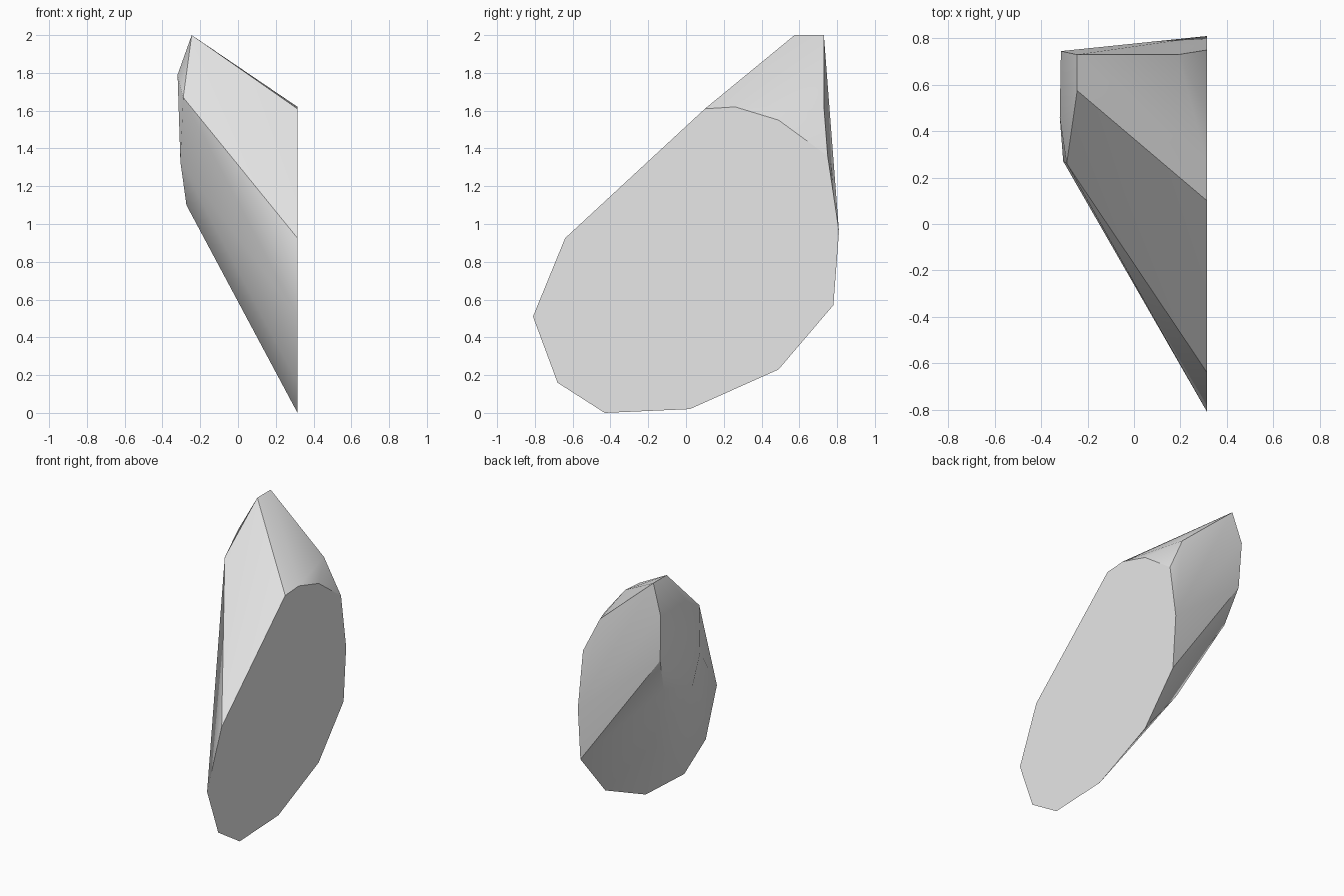
import bpy
import bmesh
import math

# Remove the default cube only
default_cube = bpy.data.objects.get("Cube")
if default_cube:
    bpy.data.objects.remove(default_cube, do_unlink=True)


def make_material(name, colour):
    material = bpy.data.materials.new(name)
    material.use_nodes = True
    material.diffuse_color = colour
    shader = next(n for n in material.node_tree.nodes if n.type == 'BSDF_PRINCIPLED')
    shader.inputs["Base Color"].default_value = colour
    return material


def build_hull(name, points, material):
    """Wrap a tight faceted skin around the corner points."""
    bm = bmesh.new()
    for point in points:
        bm.verts.new(point)
    result = bmesh.ops.convex_hull(bm, input=bm.verts[:])
    spare = {g for g in result["geom_interior"] + result["geom_unused"]
             if isinstance(g, bmesh.types.BMVert) and g.is_valid and not g.link_faces}
    bmesh.ops.delete(bm, geom=list(spare), context='VERTS')
    # Merge the flat cut back into one face
    bmesh.ops.dissolve_limit(bm, angle_limit=math.radians(0.5),
                             verts=bm.verts[:], edges=bm.edges[:])
    bmesh.ops.recalc_face_normals(bm, faces=bm.faces[:])
    mesh = bpy.data.meshes.new(name)
    bm.to_mesh(mesh)
    bm.free()
    mesh.materials.append(material)
    obj = bpy.data.objects.new(name, mesh)
    bpy.context.collection.objects.link(obj)
    return obj


# Flat twelve-sided cut on the left side, as (y, z)
cut_x = 0.315
cut_outline = [(.1, 1.61), (.26, 1.62), (.49, 1.55), (.75, 1.36),
               (.81, .96), (.78, .57), (.49, .23), (.02, .02),
               (-.43, 0), (-.68, .16), (-.81, .51), (-.64, .925)]
cut_corners = [(cut_x, y, z) for y, z in cut_outline]

# Smaller raised end on the right side
peak = [(-.245, .575, 2), (-.245, .73, 2)]
end_corners = [(-.315, .745, 1.78), (-.32, .46, 1.79), (-.29, .26, 1.67),
               (-.305, .27, 1.33), (-.273, .31, 1.1),
               (-.26, .63, 1.18), (-.3, .73, 1.44)]

# Single corners on the back shoulder and the underside
shoulder = (.19, .73, 1.62)
belly = (-.024, .41, .64)

grey = make_material("light grey", (0.8, 0.8, 0.8, 1))
rock = build_hull("rock_shard", cut_corners + peak + end_corners + [shoulder, belly], grey)

# Soft shading with crisp main edges
bpy.ops.object.select_all(action='DESELECT')
rock.select_set(True)
bpy.context.view_layer.objects.active = rock
bpy.ops.object.shade_smooth_by_angle(angle=math.radians(30))
